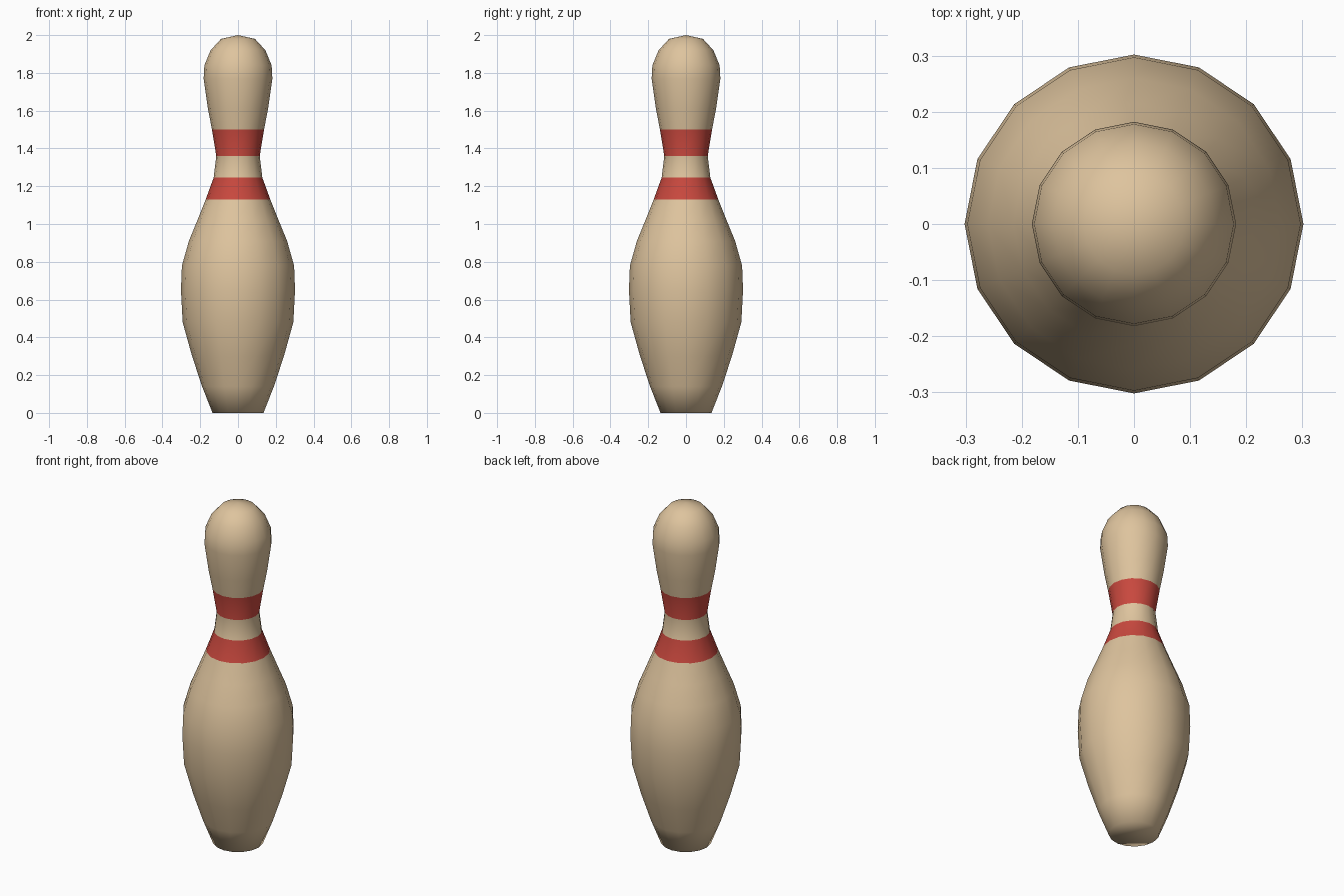
import bpy, bmesh, math

if "Cube" in bpy.data.objects:
    bpy.data.objects.remove(bpy.data.objects["Cube"])

SIDES = 16
# lathe profile from foot to crown: (radius, height)
PROFILE = [(0.135, 0), (0.19, 0.14), (0.243, 0.30), (0.293, 0.48), (0.302, 0.65),
           (0.297, 0.78), (0.26, 0.91), (0.215, 1.02), (0.171, 1.13), (0.129, 1.245),
           (0.115, 1.36), (0.138, 1.50), (0.159, 1.61), (0.182, 1.77), (0.178, 1.84),
           (0.145, 1.92), (0.09, 1.98)]
BANDS = [(1.13, 1.245), (1.36, 1.50)]


def material(name, rgb):
    m = bpy.data.materials.new(name)
    m.diffuse_color = (*rgb, 1)
    m.use_nodes = True
    m.node_tree.nodes["Principled BSDF"].inputs["Base Color"].default_value = m.diffuse_color
    return m


bm = bmesh.new()
# rings of the turned body
rings = [[bm.verts.new((r * math.cos(2 * math.pi * i / SIDES),
                        r * math.sin(2 * math.pi * i / SIDES), z)) for i in range(SIDES)]
         for r, z in PROFILE]
for low, high in zip(rings, rings[1:]):
    for i in range(SIDES):
        j = (i + 1) % SIDES
        bm.faces.new((low[i], low[j], high[j], high[i]))
# flat foot and rounded crown
bm.faces.new(rings[0][::-1])
tip = bm.verts.new((0, 0, 2))
for i in range(SIDES):
    bm.faces.new((rings[-1][i], rings[-1][(i + 1) % SIDES], tip))

# red neck bands by height, smooth shading throughout
for f in bm.faces:
    f.smooth = True
    z = f.calc_center_median().z
    f.material_index = int(any(a < z < b for a, b in BANDS))

mesh = bpy.data.meshes.new("bowling_pin")
bm.to_mesh(mesh)
bm.free()
mesh.materials.append(material("cream_wood", (0.73, 0.55, 0.34)))
mesh.materials.append(material("red_band", (0.58, 0.065, 0.048)))
pin = bpy.data.objects.new("bowling_pin", mesh)
bpy.context.collection.objects.link(pin)
